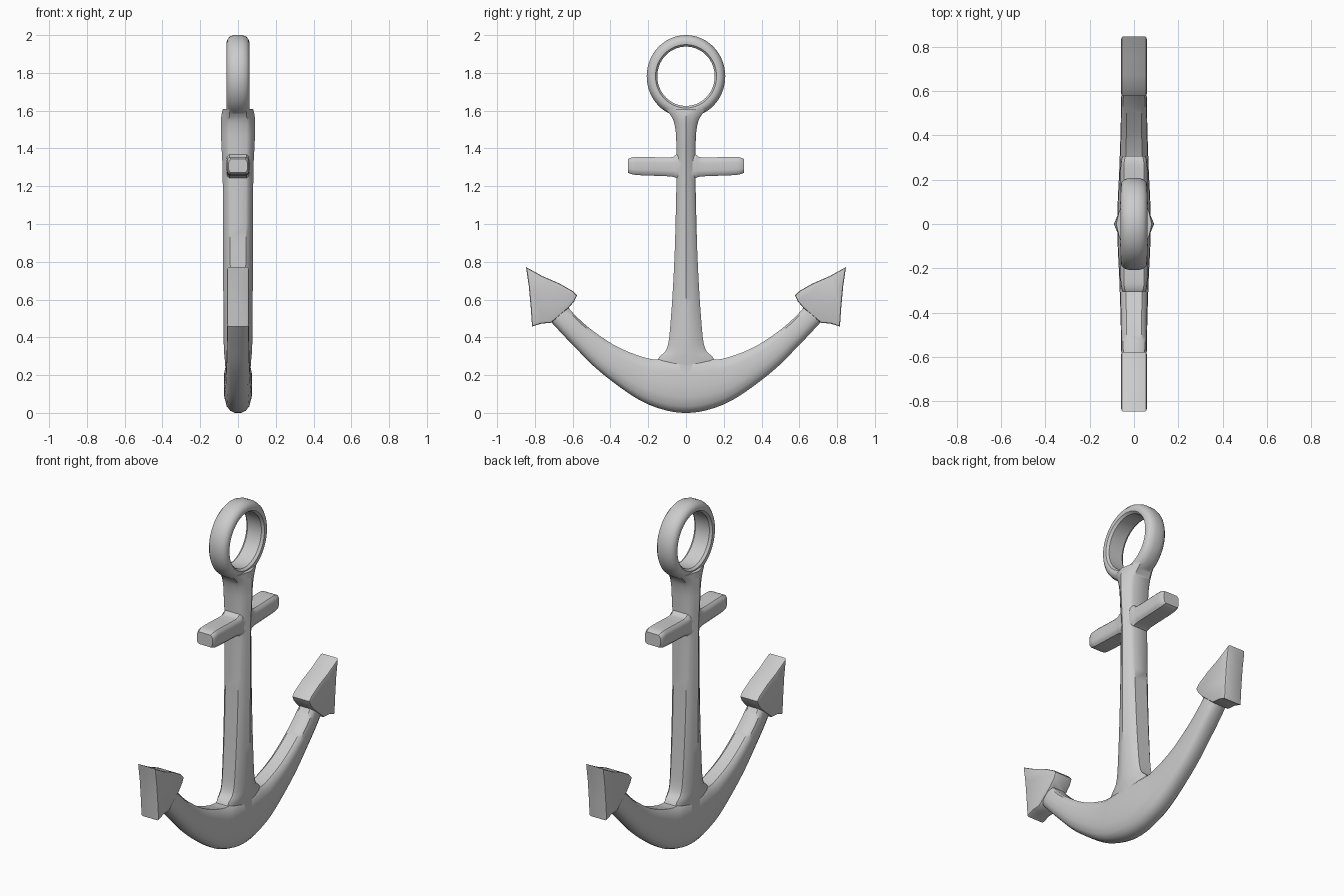
import bpy, bmesh, math

if "Cube" in bpy.data.objects:
    bpy.data.objects.remove(bpy.data.objects["Cube"])

def smooth(stations, n=5):
    # Catmull-Rom interpolation through the stations
    out = []
    for i in range(len(stations) - 1):
        a, b, c, d = (stations[max(0, min(len(stations) - 1, i + k))] for k in (-1, 0, 1, 2))
        for j in range(n):
            t = j / n
            out.append([0.5 * (2*q + (r-p)*t + (2*p-5*q+4*r-s)*t*t + (3*q-p-3*r+s)*t**3)
                        for p, q, r, s in zip(a, b, c, d)])
    return out + [list(stations[-1])]

def mirrored(half):
    # half runs from y = 0 outward; rails are (y, z, y, z, half thickness)
    return [(-a, b, -c, d, t) for a, b, c, d, t in half[:0:-1]] + list(half)

def finish(name, bm):
    bmesh.ops.recalc_face_normals(bm, faces=bm.faces)
    me = bpy.data.meshes.new(name)
    bm.to_mesh(me)
    bm.free()
    ob = bpy.data.objects.new(name, me)
    bpy.context.collection.objects.link(ob)
    return ob

def loft(name, stations, shape, closed=False):
    # shape: (u, v), u spans rail to rail, v scales the thickness
    full = shape + [(u, -v) for u, v in reversed(shape)]
    bm = bmesh.new()
    rows = []
    for y0, z0, y1, z1, t in stations:
        rows.append([bm.verts.new((v * t, y0 + (y1 - y0) * (u + 1) / 2,
                                   z0 + (z1 - z0) * (u + 1) / 2)) for u, v in full])
    n = len(full)
    for i in range(len(rows) if closed else len(rows) - 1):
        r, s = rows[i], rows[(i + 1) % len(rows)]
        for k in range(n):
            bm.faces.new((r[k], r[(k+1) % n], s[(k+1) % n], s[k]))
    if not closed:
        bm.faces.new(rows[0])
        bm.faces.new(rows[-1])
    return finish(name, bm)

# curved arms, rounded underneath
arm_half = [(0, 0, 0, .283, .075), (.13, .02, .1, .284, .073), (.27, .082, .2, .288, .067),
            (.46, .222, .36, .348, .061), (.6, .36, .5, .44, .058), (.69, .455, .59, .52, .056),
            (.735, .505, .645, .585, .05)]
arms = loft("anchor", smooth(mirrored(arm_half)),
            [(-1, .22), (-.92, .55), (-.75, .8), (-.4, .97), (0, 1), (.5, .97), (.82, .85), (1, .58)])

# shank with a raised centre line and a flared neck and foot
shank_w = [(.17, .15, .06), (.15, .28, .07), (.1, .345, .075), (.08, .5, .077), (.062, .8, .079),
           (.053, 1.1, .08), (.05, 1.3, .082), (.051, 1.42, .088), (.056, 1.5, .09),
           (.072, 1.56, .09), (.11, 1.61, .08)]
shank = loft("shank", smooth([(-w, z, w, z, t) for w, z, t in shank_w]),
             [(-1, .52), (-.82, .7), (-.45, .86), (0, 1), (.45, .86), (.82, .7), (1, .52)])

# ring
ring_st = []
for i in range(64):
    a = 2 * math.pi * i / 64
    c, s = math.cos(a), math.sin(a)
    ring_st.append((.152 * c, 1.782 + .157 * s, .208 * c, 1.782 + .218 * s, .06))
ring = loft("ring", ring_st,
            [(-1, .75), (-.65, .97), (-.2, 1), (.3, .93), (.75, .72), (1, .35)], True)

# stock (crossbar)
stock_half = [(0, 1.24, 0, 1.375, .062), (.05, 1.243, .05, 1.368, .062), (.085, 1.252, .085, 1.352, .06),
              (.24, 1.258, .24, 1.356, .06), (.285, 1.263, .285, 1.353, .058),
              (.308, 1.272, .308, 1.343, .05)]
stock = loft("stock", smooth(mirrored(stock_half), 3),
             [(-1, .75), (-.75, .95), (-.4, 1), (.4, 1), (.75, .95), (1, .75)])

# arrow-shaped flukes
outline = [(.847, .772), (.76, .724), (.67, .685), (.6, .645), (.577, .622), (.592, .59), (.622, .555),
           (.714, .477), (.765, .473), (.815, .457), (.822, .56), (.832, .67)]
flukes = []
for side in (1, -1):
    bm = bmesh.new()
    lo = [bm.verts.new((-.058, side * y, z)) for y, z in outline]
    hi = [bm.verts.new((.058, side * y, z)) for y, z in outline]
    caps = [bm.faces.new(lo), bm.faces.new(hi)]
    for k in range(len(lo)):
        j = (k + 1) % len(lo)
        bm.faces.new((lo[k], lo[j], hi[j], hi[k]))
    bmesh.ops.recalc_face_normals(bm, faces=bm.faces)
    rim = list({e for f in caps for e in f.edges})
    bmesh.ops.bevel(bm, geom=rim, offset=.01, segments=2, profile=.5, affect='EDGES')
    flukes.append(finish("fluke", bm))

# weld everything into one casting
bpy.context.view_layer.objects.active = arms
for part in [shank, ring, stock] + flukes:
    mod = arms.modifiers.new("weld", 'BOOLEAN')
    mod.operation = 'UNION'
    mod.solver = 'EXACT'
    mod.object = part
    bpy.ops.object.modifier_apply(modifier=mod.name)
    bpy.data.objects.remove(part)
arms.select_set(True)
bpy.ops.object.shade_smooth_by_angle(angle=math.radians(35))
